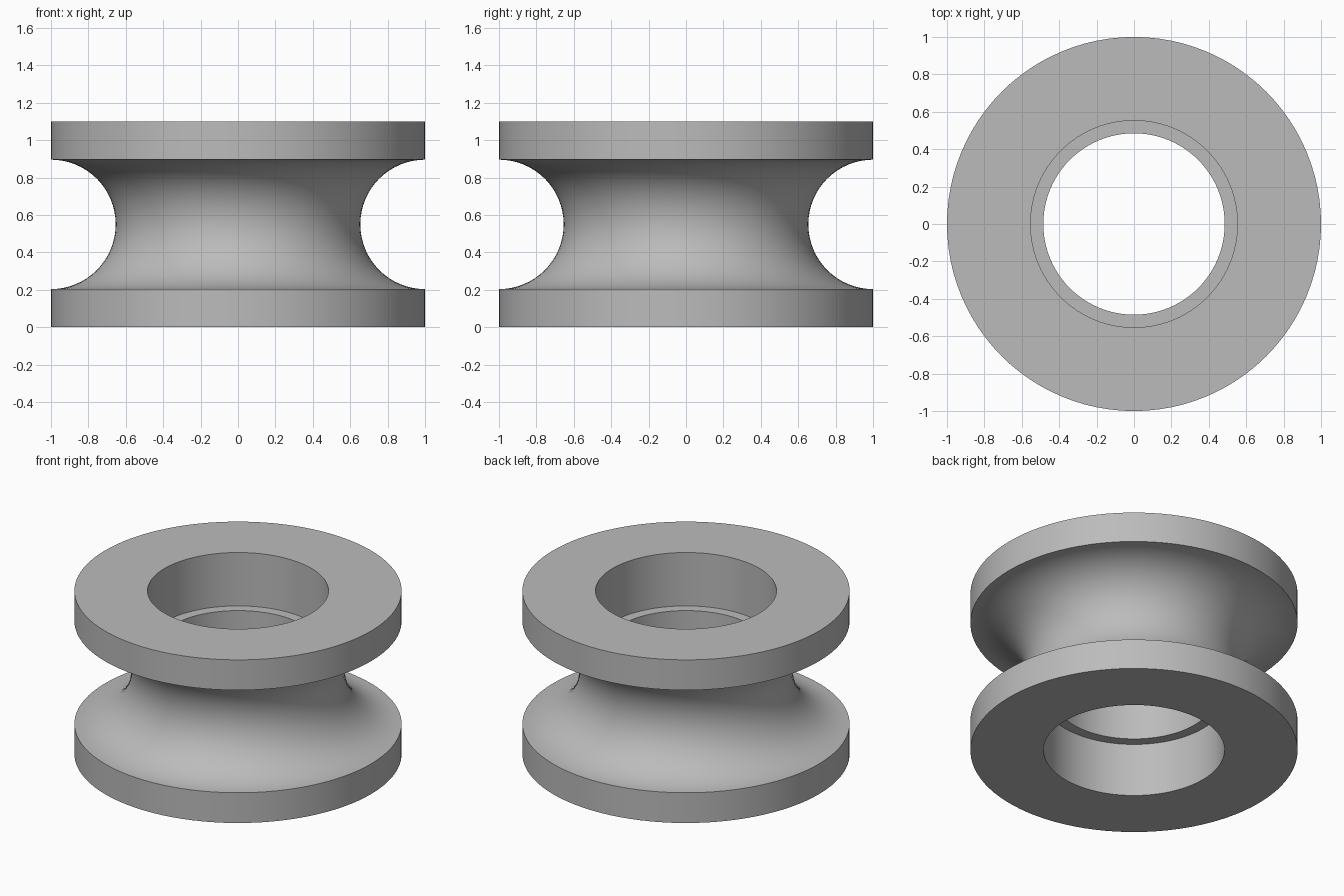
import bpy
import bmesh
from math import cos, sin, pi, radians

SEGMENTS = 96
HEIGHT, RIM = 1.1, 1.0
GROOVE = 0.346            # radius of the half-round rope groove
BORE, LIP = 0.553, 0.485  # bearing seat and central lip radii
LIP_LOW, LIP_HIGH = 0.36, 0.74

cube = bpy.data.objects.get("Cube")
if cube:
    bpy.data.objects.remove(cube, do_unlink=True)

# Plain grey metal
grey = bpy.data.materials.new("grey_metal")
grey.use_nodes = True
colour = (0.5, 0.5, 0.5, 1)
grey.diffuse_color = colour
grey.node_tree.nodes["Principled BSDF"].inputs["Base Color"].default_value = colour

# Cross-section: outer rim with half-round groove, then the stepped bore
steps = 32
groove = [(RIM - GROOVE * sin(pi * i / steps),
           HEIGHT / 2 - GROOVE * cos(pi * i / steps)) for i in range(steps + 1)]
profile = [(RIM, 0), *groove, (RIM, HEIGHT),
           (BORE, HEIGHT), (BORE, LIP_HIGH), (LIP, LIP_HIGH),
           (LIP, LIP_LOW), (BORE, LIP_LOW), (BORE, 0)]

# Revolve the closed section around z
bm = bmesh.new()
rings = []
for k in range(SEGMENTS):
    a = 2 * pi * k / SEGMENTS
    rings.append([bm.verts.new((r * cos(a), r * sin(a), z)) for r, z in profile])
for k, ring in enumerate(rings):
    following = rings[(k + 1) % SEGMENTS]
    for i in range(len(profile)):
        j = (i + 1) % len(profile)
        bm.faces.new((ring[i], following[i], following[j], ring[j]))
bmesh.ops.recalc_face_normals(bm, faces=bm.faces)

mesh = bpy.data.meshes.new("grooved_wheel")
bm.to_mesh(mesh)
bm.free()
mesh.materials.append(grey)
wheel = bpy.data.objects.new("grooved_wheel", mesh)
bpy.context.collection.objects.link(wheel)

# Smooth curved walls, keep the rim and step edges sharp
bpy.ops.object.select_all(action="DESELECT")
wheel.select_set(True)
bpy.context.view_layer.objects.active = wheel
bpy.ops.object.shade_smooth_by_angle(angle=radians(30))
